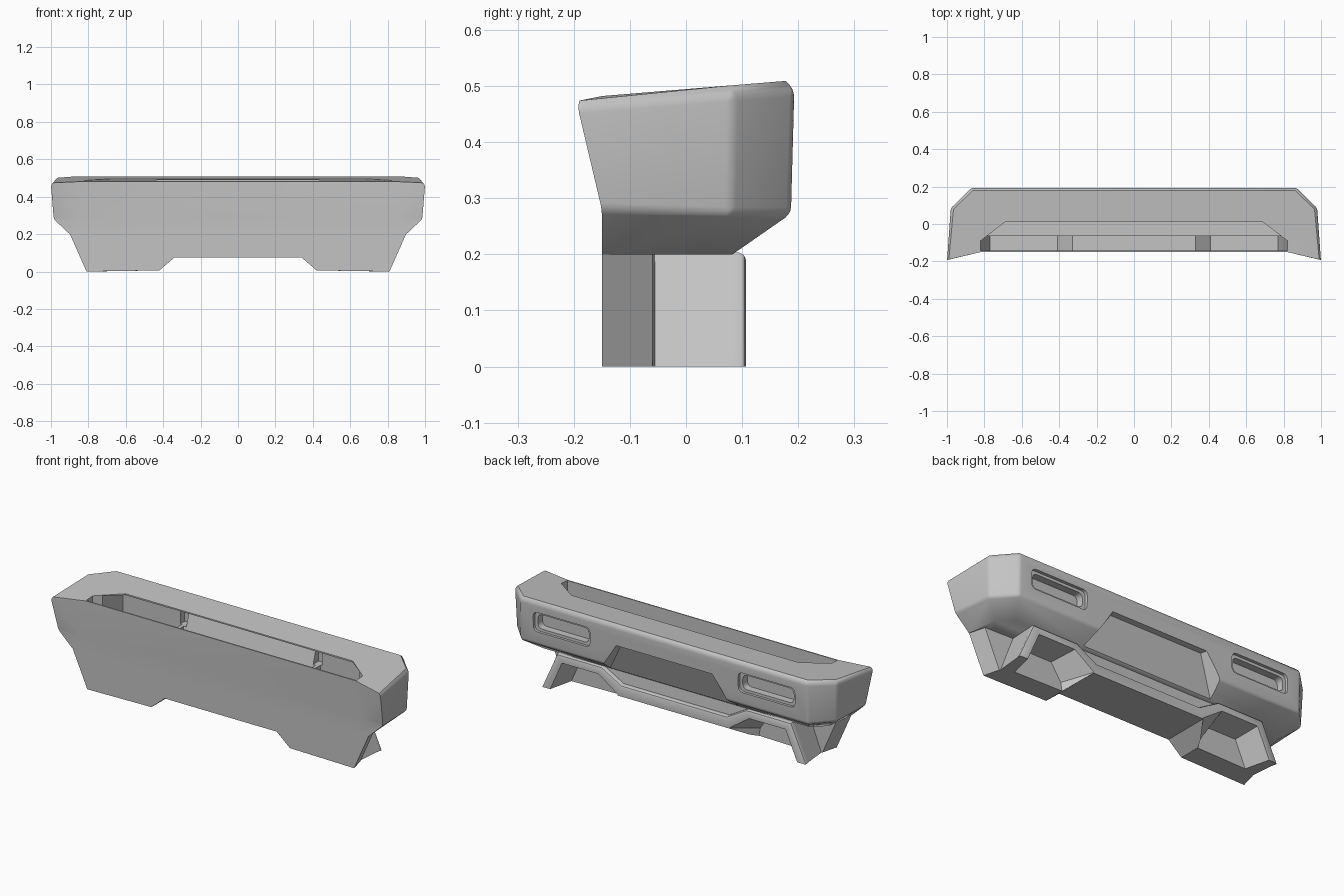
import bpy, bmesh

if "Cube" in bpy.data.objects:
    bpy.data.objects.remove(bpy.data.objects["Cube"])

grey = bpy.data.materials.new("bumper grey")
grey.use_nodes = True
colour = (0.55, 0.55, 0.55, 1)
grey.diffuse_color = colour
grey.node_tree.nodes["Principled BSDF"].inputs["Base Color"].default_value = colour


def mirrored(half):
    """Close a half outline of (x, y, z) points by mirroring it in x."""
    return half + [(-x, y, z) for x, y, z in reversed(half)]


def loft(name, rings):
    """Skin matching closed rings and cap both ends."""
    bm = bmesh.new()
    rows = [[bm.verts.new(p) for p in ring] for ring in rings]
    n = len(rows[0])
    for a, b in zip(rows, rows[1:]):
        for i in range(n):
            j = (i + 1) % n
            bm.faces.new((a[i], a[j], b[j], b[i]))
    bm.faces.new(rows[0])
    bm.faces.new(rows[-1])
    bmesh.ops.recalc_face_normals(bm, faces=bm.faces)
    mesh = bpy.data.meshes.new(name)
    bm.to_mesh(mesh)
    bm.free()
    ob = bpy.data.objects.new(name, mesh)
    bpy.context.collection.objects.link(ob)
    mesh.materials.append(grey)
    return ob


def box(name, x0, x1, y0, y1, z0, z1):
    return loft(name, [[(x0, y0, z), (x1, y0, z), (x1, y1, z), (x0, y1, z)] for z in (z0, z1)])


def round_edges(ob, offset, rule):
    """Round the edges of an object that pass the rule."""
    bm = bmesh.new()
    bm.from_mesh(ob.data)
    bmesh.ops.bevel(bm, geom=[e for e in bm.edges if rule(e)], offset=offset,
                    segments=3, profile=.5, affect="EDGES")
    bm.to_mesh(ob.data)
    bm.free()


def cut(ob, cutter):
    mod = ob.modifiers.new("Cut", "BOOLEAN")
    mod.operation, mod.solver, mod.object = "DIFFERENCE", "EXACT", cutter
    bpy.context.view_layer.objects.active = ob
    bpy.ops.object.modifier_apply(modifier=mod.name)
    bpy.data.objects.remove(cutter)


def smooth(ob):
    bpy.ops.object.select_all(action="DESELECT")
    ob.select_set(True)
    bpy.context.view_layer.objects.active = ob
    bpy.ops.object.shade_smooth_by_angle(angle=0.6)


# Main bumper beam, lofted upwards through plan outlines
beam = loft("bumper_beam", [mirrored(r) for r in (
    [(.82, -.15, .2), (.9, -.15, .2), (.88, .02, .2), (.8, .083, .2)],
    [(.84, -.15, .28), (.985, -.15, .28), (.97, .08, .272), (.87, .187, .272)],
    [(.82, -.15, .472), (1, -.193, .462), (.98, .085, .485), (.87, .193, .493)],
    [(.82, -.15, .482), (.99, -.19, .474), (.965, .08, .501), (.862, .178, .509)],
)])


def is_outer_edge(e):
    a, b = (v.co for v in e.verts)
    return (max(a.y, b.y) > .01 and .21 < min(a.z, b.z)
            and max(a.z, b.z) < .495 and e.calc_face_angle() > .2)


round_edges(beam, .012, is_outer_edge)

# Open hollow behind the beam, with undercuts around the recess housings
cut(beam, loft("hollow", [mirrored([(.82, -.143, z), (.82, -.09, z), (.69, .01, z)])
                          for z in (.21, .7)]))
cut(beam, loft("middle_undercut", [mirrored([(.4, -.13, z), (.4, y, z)])
                                   for y, z in ((.06, .22), (.125, .435))]))
cut(beam, box("upper_undercut", -.435, .435, -.08, .15, .43, .488))
for s in (-1, 1):
    cut(beam, box("side_undercut", *sorted((s * .42, s * .78)), -.08, .115, .28, .487))
    cut(beam, box("gap_undercut", *sorted((s * .385, s * .43)), -.08, .15, .36, .487))

# Trapezoid recess in the middle of the outer face, its back wall leaning inwards
cut(beam, loft("centre_recess", [
    mirrored([(wide, low_y, .15), (narrow, top_y, top)])
    for low_y, top_y, wide, narrow, top in ((.24, .24, .47, .31, .4),
                                            (.075, .16, .43, .28, .39))]))

# Stepped rounded lamp recesses
for s in (-1, 1):
    for y, w, h in ((.175, .172, .054), (.135, .155, .039)):
        lamp = box("lamp_recess", s * .622 - w, s * .622 + w, y, .25, .394 - h, .394 + h)
        round_edges(lamp, .025, lambda e: abs(e.verts[0].co.y - e.verts[1].co.y) > .05)
        cut(beam, lamp)

# Lower skid with two feet, lofted from the front plate to the outer lip
skid = loft("lower_skid", [
    mirrored([(.34, y, .075), (.42, y, .006), (foot, y, 0), (top, y, .203 - d),
              (.44, y, .203 - d), (.32, y, mid - d)])
    for y, foot, top, mid, d in ((-.15, .81, .9, .203, 0), (-.06, .787, .876, .203, 0),
                                 (-.055, .783, .705, .203, 0),
                                 (.075, .795, .712, .203, 0), (.08, .796, .712, .135, 0),
                                 (.095, .8, .712, .135, 0), (.103, .799, .709, .135, .004),
                                 (.107, .795, .703, .135, .013))])

# Angled pockets under the lip
for s in (-1, 1):
    outer = [(.335, -.03), (.335, .08), (.455, .163), (.68, .163), (.765, -.03)]
    inner = [(.415, -.03), (.43, .05), (.49, .14), (.655, .14), (.73, -.03)]
    cut(skid, loft("pocket", [[(s * x, y, z) for x, z in ring]
                              for ring, y in ((outer, .115), (inner, -.03))]))

# Deep well in the floor that reaches down into the feet
for part in (beam, skid):
    cut(part, loft("floor_well", [
        mirrored([(.33, y, .085), (.41, y, .016), (.77, y, .012), (.82, y, .18), (.82, y, .3)])
        for y in (-.142, -.064)]))
    smooth(part)
